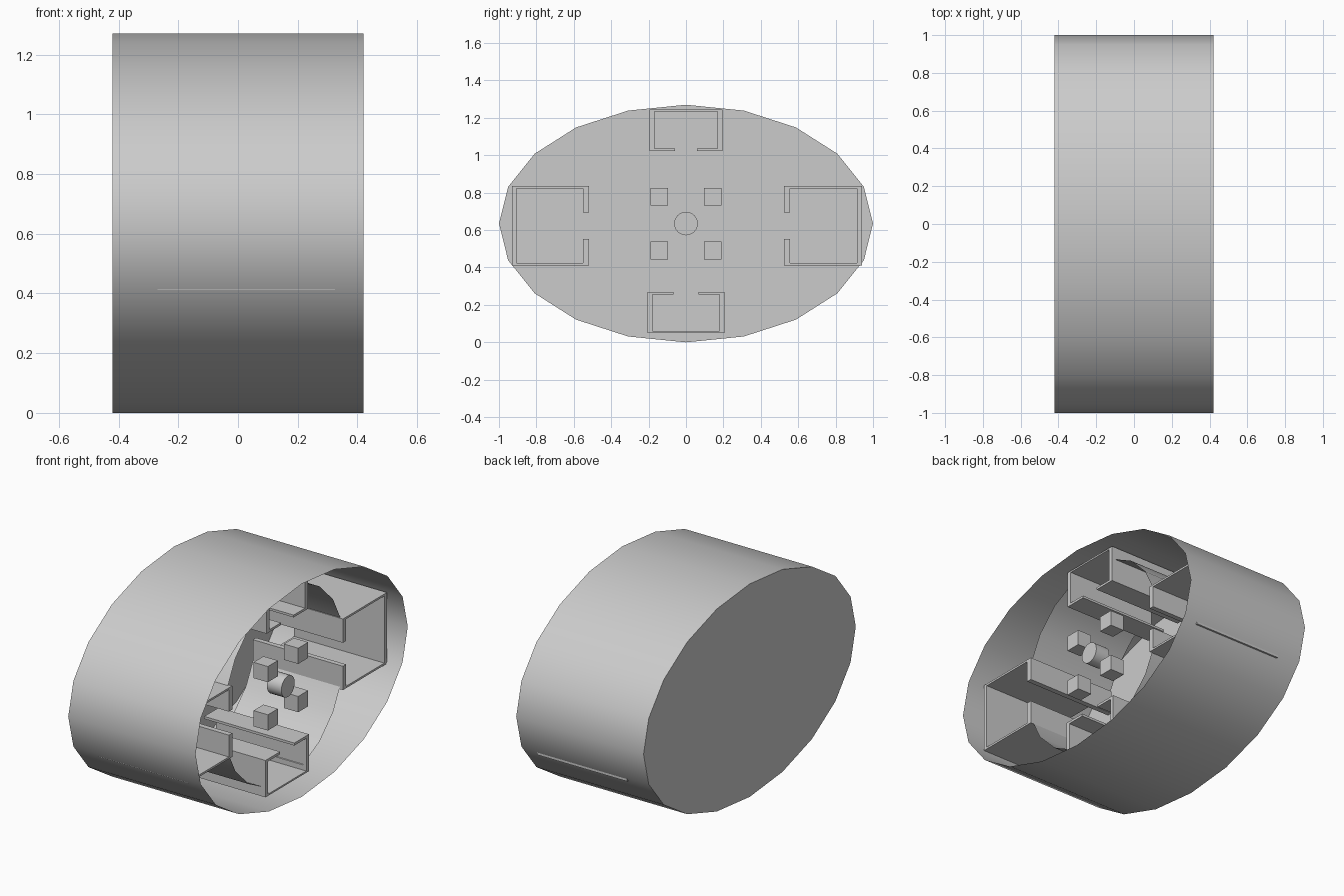
import bpy, bmesh
from math import sin, cos, radians

if "Cube" in bpy.data.objects:
    bpy.data.objects.remove(bpy.data.objects["Cube"])

MID = 0.635            # height of the drum axis
BACK, FRONT = -0.27, 0.325


def finish(name, bm, smooth=False):
    bmesh.ops.recalc_face_normals(bm, faces=bm.faces)
    mesh = bpy.data.meshes.new(name)
    bm.to_mesh(mesh)
    bm.free()
    ob = bpy.data.objects.new(name, mesh)
    bpy.context.collection.objects.link(ob)
    if smooth:
        bpy.ops.object.select_all(action='DESELECT')
        ob.select_set(True)
        bpy.context.view_layer.objects.active = ob
        bpy.ops.object.shade_smooth_by_angle(angle=radians(40))
    return ob


def extrude(name, pts, x0, x1, closed=True, caps=(True, True), smooth=False):
    """Sweep a (y, z) profile along x."""
    bm = bmesh.new()
    a = [bm.verts.new((x0, y, z)) for y, z in pts]
    b = [bm.verts.new((x1, y, z)) for y, z in pts]
    n = len(pts)
    for i in range(n if closed else n - 1):
        j = (i + 1) % n
        bm.faces.new((a[i], a[j], b[j], b[i]))
    for ring, cap in ((a, caps[0]), (b, caps[1])):
        if cap:
            bm.faces.new(ring)
    return finish(name, bm, smooth)


def arc(ry, rz, degrees):
    return [(ry * cos(radians(d)), MID + rz * sin(radians(d))) for d in degrees]


def channel(name, half, inner_half, mouth, gap, lip, floor, back, place):
    """C-section; u runs across, v runs from the mouth to the closed side."""
    uv = [(-gap, mouth), (-half, mouth), (-half, back), (half, back),
          (half, mouth), (gap, mouth), (gap, lip), (inner_half, lip),
          (inner_half, floor), (-inner_half, floor), (-inner_half, lip), (-gap, lip)]
    extrude(name, [place(u, v) for u, v in uv], BACK, FRONT)


# Elliptical drum, closed at the back and open at the front
extrude("drum_shell", arc(1, MID, range(0, 360, 18)), -0.42, 0.42,
        caps=(True, False), smooth=True)

# Curved inner walls between the channels
for k in range(4):
    start = 18 + 90 * k
    extrude(f"inner_wall_{k}", arc(0.57, 0.57, range(start, start + 55, 18)),
            BACK, 0.305, closed=False, caps=(False, False), smooth=True)

# Four slotted channels facing the centre
channel("top_channel", 0.195, 0.168, 1.022, 0.06, 1.036, 1.235, 1.245,
        lambda u, v: (u, v))
channel("bottom_channel", 0.205, 0.18, 0.27, 0.067, 0.255, 0.06, 0.05,
        lambda u, v: (u, v))
channel("right_channel", 0.212, 0.2, 0.525, 0.07, 0.555, 0.915, 0.94,
        lambda u, v: (v, 0.623 + u))
channel("left_channel", 0.212, 0.2, 0.518, 0.07, 0.55, 0.905, 0.931,
        lambda u, v: (-v, 0.623 + u))

# Central pin and the four small blocks around it
extrude("centre_pin", arc(0.063, 0.063, range(0, 360, 15)), 0.235, 0.33, smooth=True)
for sy in (-1, 1):
    for sz in (-1, 1):
        y, z, h = 0.143 * sy, MID + 0.144 * sz, 0.047
        extrude("small_block", [(y - h, z - h), (y + h, z - h), (y + h, z + h), (y - h, z + h)],
                0.235, 0.33)
